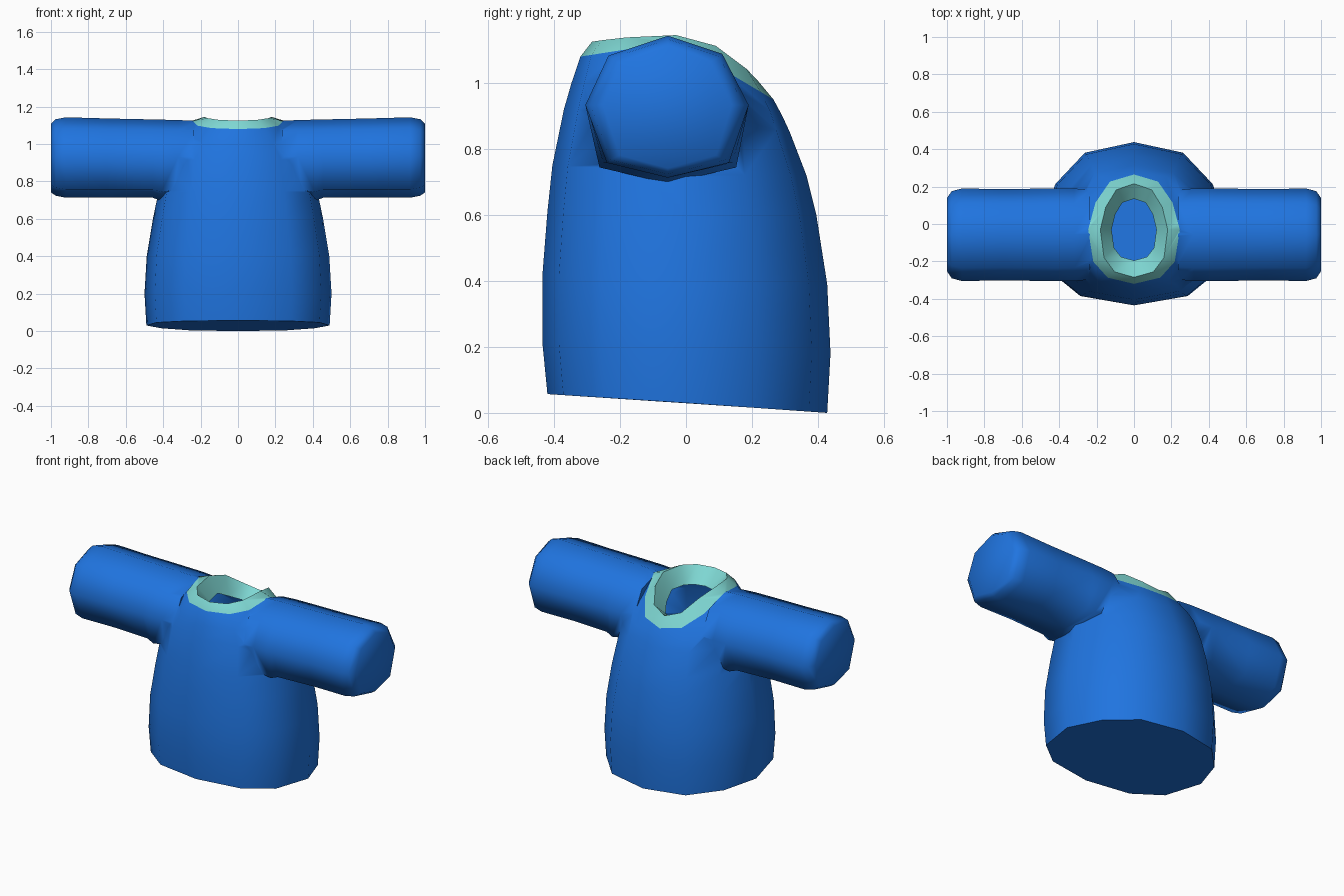
import bpy, bmesh, math

if "Cube" in bpy.data.objects:
    bpy.data.objects.remove(bpy.data.objects["Cube"])


def material(name, rgb):
    m = bpy.data.materials.new(name)
    m.diffuse_color = (*rgb, 1)
    m.use_nodes = True
    m.node_tree.nodes["Principled BSDF"].inputs["Base Color"].default_value = m.diffuse_color
    return m


BLUE = material("blue fabric", (0.014, 0.175, 0.74))
TEAL = material("teal collar", (0.21, 0.68, 0.65))


def loft(name, rings, teal_bands=()):
    """Skin closed rings of points into a capped solid."""
    bm = bmesh.new()
    loops = [[bm.verts.new(p) for p in r] for r in rings]
    n = len(rings[0])
    for k, (a, b) in enumerate(zip(loops, loops[1:])):
        for i in range(n):
            j = (i + 1) % n
            f = bm.faces.new((a[i], a[j], b[j], b[i]))
            f.material_index = 1 if k in teal_bands else 0
    bm.faces.new(loops[0][::-1])
    bm.faces.new(loops[-1])
    bmesh.ops.recalc_face_normals(bm, faces=bm.faces)
    me = bpy.data.meshes.new(name)
    bm.to_mesh(me)
    bm.free()
    me.materials.append(BLUE)
    me.materials.append(TEAL)
    ob = bpy.data.objects.new(name, me)
    bpy.context.collection.objects.link(ob)
    return ob


# Half outline of the torso (side, forward), fuller at the front than the back
HALF = ((0, 1), (.575, .885), (.89, .59), (1, 0), (.84, -.49), (.525, -.87), (0, -1))
OUTLINE = HALF + tuple((-s, c) for s, c in HALF[-2:0:-1])


def body_ring(w, yf, yb, zf, zs, zb, zpow=1):
    """12-sided ring: half width, front/back y, front/side/back height."""
    yc = -0.03 if w < 0.3 else 0.0
    pts = []
    for s, c in OUTLINE:
        ye, ze = (yf, zf) if c > 0 else (yb, zb)
        pts.append((w * s, yc + (ye - yc) * abs(c), zs + (ze - zs) * abs(c) ** zpow))
    return pts


# Torso, collar and neck opening in one skin
body = loft("shirt_body", [body_ring(*r) for r in (
    (0.49, -0.42, 0.428, 0.057, 0.03, 0.0),
    (0.50, -0.435, 0.438, 0.21, 0.20, 0.18),
    (0.488, -0.435, 0.428, 0.42, 0.40, 0.39),
    (0.455, -0.42, 0.395, 0.61, 0.60, 0.60),
    (0.43, -0.405, 0.365, 0.75, 0.72, 0.72),
    (0.40, -0.37, 0.315, 0.92, 0.90, 0.85),
    (0.33, -0.347, 0.292, 1.0, 1.03, 0.90),
    (0.245, -0.32, 0.265, 1.08, 1.125, 0.95),
    (0.18, -0.285, 0.215, 1.125, 1.145, 1.01, 2),
    (0.12, -0.195, 0.135, 1.04, 1.05, 0.96),
    (0.12, -0.195, 0.135, 0.86, 0.86, 0.86))], teal_bands=(7, 8))

# Eight-sided cross-section of a sleeve, relative to its axis
SECTION = ((0, .21), (.165, .155), (.245, 0), (.185, -.175),
           (0, -.22), (-.185, -.175), (-.25, 0), (-.18, .15))


def sleeve_ring(side, x, ky, top, low, flare=1):
    """Section scaled in y, above and below the axis; flare widens the underside."""
    return [(side * x, -0.055 + y * ky * (flare if z < 0 else 1),
             0.933 + z * (top if z > 0 else low)) for y, z in SECTION]


# Sleeves, mirrored and merged into the torso
for side, name in ((1, "right_sleeve"), (-1, "left_sleeve")):
    sleeve = loft(name, [sleeve_ring(side, *r) for r in (
        (0.235, 0.97, 0.91, 0.90), (0.32, 1.0, 0.93, 1.0, 1.1),
        (0.41, 1.0, 0.94, 1.08, 1.12), (0.455, 1.0, 0.945, 1.0, 1.06),
        (0.70, 0.985, 0.97, 1.0), (0.92, 1.0, 1.0, 1.0),
        (0.975, 0.94, 0.95, 0.95), (1.0, 0.79, 0.84, 0.87))])
    mod = body.modifiers.new("join", 'BOOLEAN')
    mod.operation = 'UNION'
    mod.solver = 'EXACT'
    mod.object = sleeve
    bpy.context.view_layer.objects.active = body
    bpy.ops.object.modifier_apply(modifier=mod.name)
    bpy.data.objects.remove(sleeve)

# Open the neck: drop the temporary plug below the collar lining
bm = bmesh.new()
bm.from_mesh(body.data)
plug = [f for f in bm.faces if f.material_index == 0 and all(
    abs(v.co.x) < 0.122 and -0.2 < v.co.y < 0.14 and v.co.z > 0.8 for v in f.verts)]
bmesh.ops.delete(bm, geom=plug, context='FACES')
bm.to_mesh(body.data)
bm.free()

bpy.ops.object.select_all(action='DESELECT')
body.select_set(True)
bpy.context.view_layer.objects.active = body
bpy.ops.object.shade_smooth_by_angle(angle=math.radians(72))
